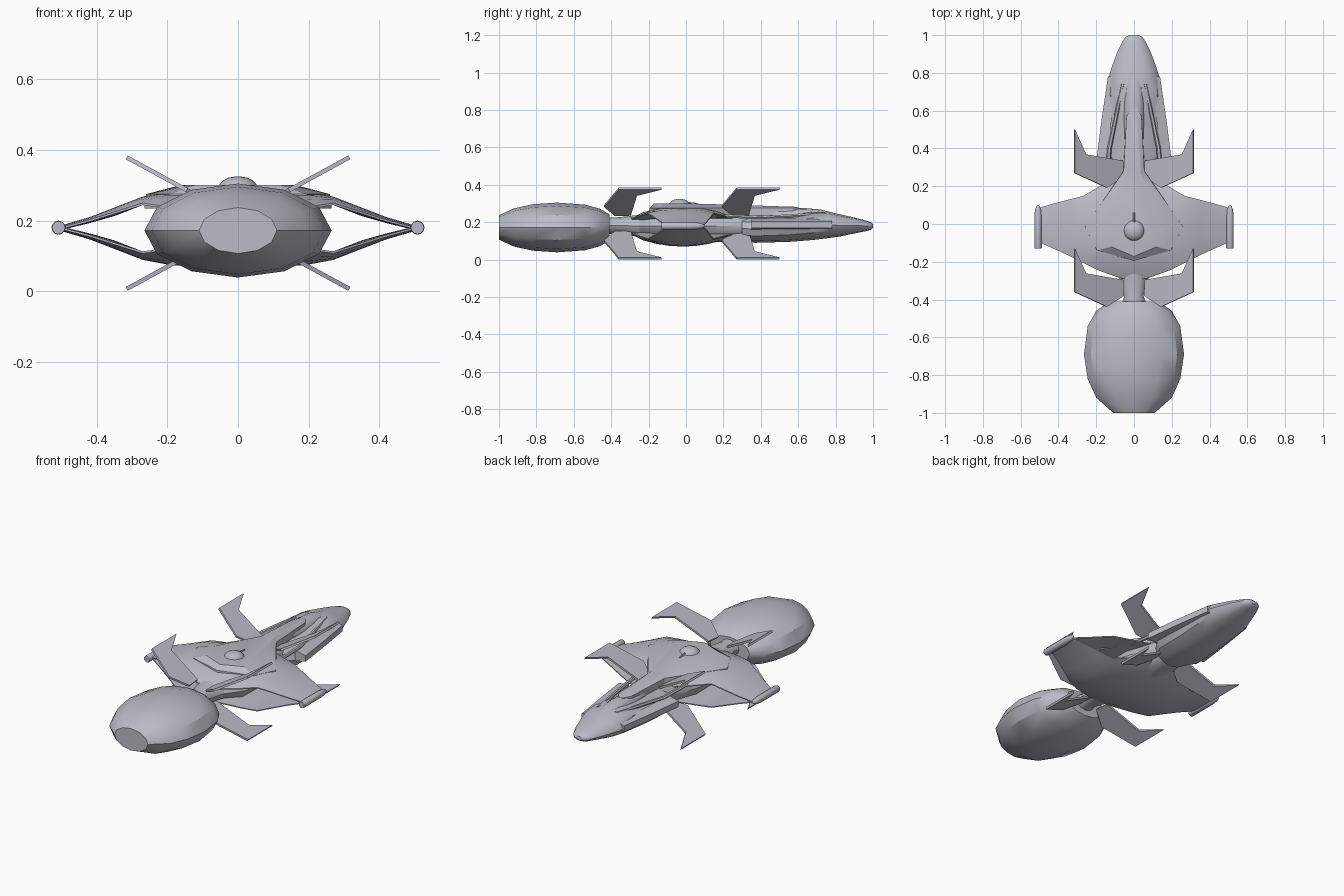
import bpy, bmesh, math
from mathutils import Vector

cube = bpy.data.objects.get("Cube")
if cube:
    bpy.data.objects.remove(cube, do_unlink=True)

hull_grey = bpy.data.materials.new("hull_lilac_grey")
hull_grey.use_nodes = True
COLOUR = (0.50, 0.50, 0.57, 1)
hull_grey.diffuse_color = COLOUR
hull_grey.node_tree.nodes["Principled BSDF"].inputs["Base Color"].default_value = COLOUR


def loft(name, rings, angle=35):
    """Skin a list of equal-length point rings and cap both ends."""
    bm = bmesh.new()
    rows = [[bm.verts.new(p) for p in ring] for ring in rings]
    n = len(rows[0])
    for a, b in zip(rows, rows[1:]):
        for i in range(n):
            j = (i + 1) % n
            bm.faces.new((a[i], a[j], b[j], b[i]))
    bm.faces.new(rows[0][::-1])
    bm.faces.new(rows[-1])
    bmesh.ops.recalc_face_normals(bm, faces=bm.faces)
    mesh = bpy.data.meshes.new(name)
    bm.to_mesh(mesh)
    bm.free()
    mesh.materials.append(hull_grey)
    obj = bpy.data.objects.new(name, mesh)
    bpy.context.collection.objects.link(obj)
    bpy.ops.object.select_all(action='DESELECT')
    obj.select_set(True)
    bpy.context.view_layer.objects.active = obj
    bpy.ops.object.shade_smooth_by_angle(angle=math.radians(angle))
    return obj


def oval(y, width, low, high, x=0, n=12):
    """Oval cross-section standing across the length of the ship."""
    mid, half = (low + high) / 2, (high - low) / 2
    turns = [2 * math.pi * i / n for i in range(n)]
    return [(x + width * math.cos(t), y, mid + half * math.sin(t)) for t in turns]


# Front pod
pod = [(-1, .11, .065), (-.92, .20, .102), (-.82, .245, .124), (-.69, .265, .133),
       (-.54, .245, .122), (-.46, .20, .10), (-.41, .13, .07)]
loft("front_pod", [oval(y, w, .172 - h, .172 + h) for y, w, h in pod])

# Neck and central core
loft("neck", [oval(-.46, .08, .13, .23), oval(-.38, .05, .14, .225), oval(-.24, .09, .12, .24)])
loft("hull_core", [oval(-.26, .08, .13, .23), oval(-.15, .16, .10, .26),
                   oval(.1, .16, .09, .27), oval(.3, .09, .10, .26), oval(.45, .06, .12, .25)])

# Upper and lower wing shells: x, leading y, trailing y, edge z, top z, underside z
STATIONS = [(0, -.30, .26, .215, .287, .20), (.08, -.285, .255, .22, .287, .205),
            (.19, -.245, .195, .235, .283, .235), (.27, -.205, .148, .247, .268, .244),
            (.35, -.165, .128, .222, .237, .213), (.42, -.133, .11, .20, .21, .193),
            (.495, -.10, .088, .18, .188, .175)]


def wing_ring(side, x, front, back, edge, top, under):
    steps = 8
    upper, lower = [], []
    for i in range(steps + 1):
        t = i / steps
        y = front + (back - front) * t
        bow = math.sin(math.pi * t) ** 0.7 if 0 < i < steps else 0
        upper.append((side * x, y, edge + .003 + (top - edge - .003) * bow))
        lower.append((side * x, y, edge - .003 + (under - edge + .003) * bow))
    return upper + lower[::-1]


shell = [wing_ring(-1, *s) for s in STATIONS[:0:-1]] + [wing_ring(1, *s) for s in STATIONS]
loft("upper_wing_shell", shell)
loft("lower_wing_shell", [[(x, y, .357 - z) for x, y, z in ring] for ring in shell])

# Raised deck running back into the spine
half = [(.195, -.14), (.26, -.015), (.11, .20), (.055, .28), (.04, .57), (.015, .615)]
outline = [(0, -.195)] + half + [(-x, y) for x, y in half[::-1]]
loft("deck_and_spine", [
    [(x * 1.02, y, .235) for x, y in outline],
    [(x, y, .275) for x, y in outline],
    [(x * .62, y * .93 + .01, .301 - max(y, 0) * .03) for x, y in outline]], 25)

# Dome with its small rear rib
dome = [(.055, .29), (.053, .302), (.042, .314), (.025, .322), (.006, .325)]
loft("deck_dome", [[(r * math.cos(a * math.pi / 10), -.035 + r * math.sin(a * math.pi / 10), z)
                    for a in range(20)] for r, z in dome])
loft("dome_rib", [oval(.0, .008, .295, .312, n=6), oval(.06, .004, .295, .303, n=6)])

# Tail body
tail = [(.30, .10, .095, .24), (.37, .15, .09, .235), (.55, .145, .095, .245),
        (.68, .142, .105, .262), (.76, .138, .115, .257), (.82, .122, .123, .243),
        (.90, .093, .14, .225), (.965, .062, .153, .208), (.99, .045, .16, .20), (1, .025, .17, .19)]
loft("tail_body", [oval(*t) for t in tail])
loft("tail_ridge", [oval(.45, .05, .20, .275), oval(.64, .055, .20, .275),
                    oval(.72, .05, .20, .268), oval(.80, .02, .21, .248)])

for side, word in ((1, "left"), (-1, "right")):
    # Tail side panels and the thin braces joining tail and hull
    loft(word + "_tail_panel", [
        [(side * a, y, .158), (side * b, y, .17), (side * b, y, .205), (side * a, y, .222)]
        for y, a, b in ((.35, .13, .197), (.55, .12, .172), (.78, .10, .138))])
    loft(word + "_tail_brace", [oval(.16, .012, .225, .245, side * .15, 6),
                                oval(.40, .012, .215, .235, side * .13, 6),
                                oval(.74, .010, .235, .255, side * .06, 6)])

    # Wing tip pods
    loft(word + "_tip_pod", [oval(y, r, .18 - r, .18 + r, side * .508) for y, r in
                             ((-.13, .018), (-.125, .02), (.04, .02), (.075, .016),
                              (.093, .009), (.1, .002))])

    # Crossed fins, front and rear, above and below
    plan = [(.055, -.38), (.145, -.438), (.315, -.36), (.315, -.13), (.255, -.262), (.06, -.295)]
    for shift, place in ((0, "front"), (.63, "rear")):
        for up, level in ((1, "upper"), (-1, "lower")):
            normal = Vector((-.545 * side * up, 0, 1)).normalized() * .006
            points = [Vector((side * x, y + shift, .193 + up * (.0145 + .545 * x)))
                      for x, y in plan]
            loft(f"{word}_{place}_{level}_fin",
                 [[p - normal for p in points], [p + normal for p in points]])
